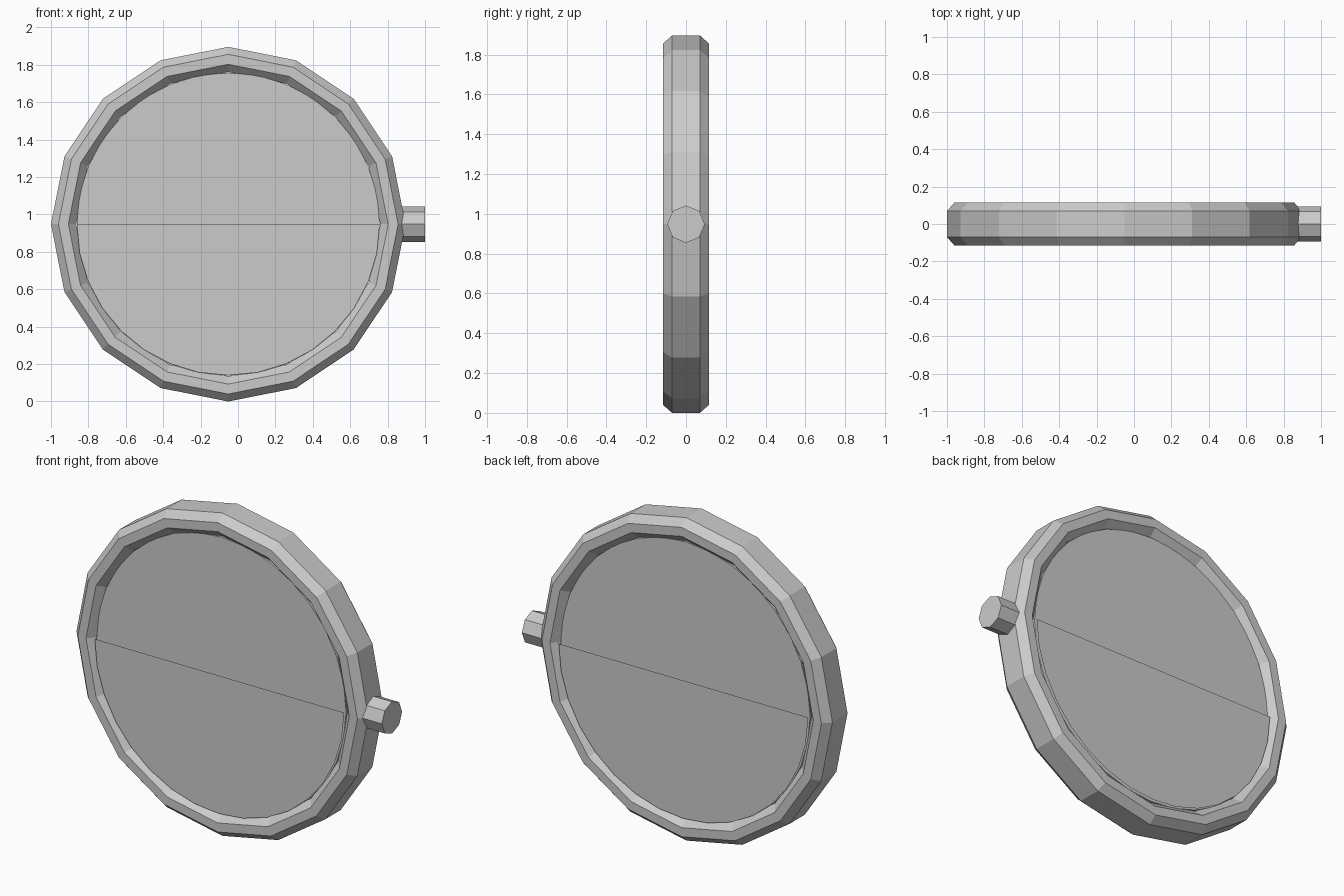
import bpy, bmesh, math

if "Cube" in bpy.data.objects:
    bpy.data.objects.remove(bpy.data.objects["Cube"])

CX, CZ, R = -0.052, 0.948, 0.948   # ring centre and outer radius
HORIZON = 0.95

grey = bpy.data.materials.new("plain_grey")
grey.diffuse_color = (0.6, 0.6, 0.6, 1)
grey.use_nodes = True
grey.node_tree.nodes["Principled BSDF"].inputs["Base Color"].default_value = grey.diffuse_color


def finish(name, bm):
    me = bpy.data.meshes.new(name)
    bm.to_mesh(me)
    bm.free()
    me.materials.append(grey)
    ob = bpy.data.objects.new(name, me)
    bpy.context.collection.objects.link(ob)
    return ob


def arc(cx, cz, r, n, start=0.0, sweep=2 * math.pi, closed=True):
    count = n if closed else n + 1
    return [(cx + r * math.cos(start + sweep * i / n),
             cz + r * math.sin(start + sweep * i / n)) for i in range(count)]


def sheet(bm, pts, y):
    # flat outline in the xz plane, facing away from y = 0
    f = bm.faces.new([bm.verts.new((x, y, z)) for x, z in pts])
    f.normal_update()
    if f.normal.y * y < 0:
        f.normal_flip()
    return f


def slab(bm, pts, y0, y1):
    a = [bm.verts.new((x, y0, z)) for x, z in pts]
    b = [bm.verts.new((x, y1, z)) for x, z in pts]
    n = len(pts)
    bm.faces.new(a)
    bm.faces.new(b[::-1])
    for i in range(n):
        bm.faces.new((a[i], b[i], b[(i + 1) % n], a[(i + 1) % n]))
    bmesh.ops.recalc_face_normals(bm, faces=bm.faces)


# outer ring: octagonal section swept round 16 sides
profile = [(R, -.07), (R, .07), (.908, .115), (.855, .115),
           (.813, .07), (.813, -.07), (.855, -.115), (.908, -.115)]
bm = bmesh.new()
loops = []
for i in range(16):
    a = i * math.pi / 8
    loops.append([bm.verts.new((CX + r * math.cos(a), y, CZ + r * math.sin(a)))
                  for r, y in profile])
for i in range(16):
    p, q = loops[i], loops[(i + 1) % 16]
    for j in range(8):
        k = (j + 1) % 8
        bm.faces.new((p[j], p[k], q[k], q[j]))
bmesh.ops.recalc_face_normals(bm, faces=bm.faces)
finish("ring", bm)

# inner disc
bm = bmesh.new()
slab(bm, arc(CX, CZ, .81, 32), -.08, .08)
finish("inner_disc", bm)

# side knob
bm = bmesh.new()
ends = []
for x in (.84, 1.0):
    ends.append([bm.verts.new((x, .094 * math.cos(k * math.pi / 4),
                               CZ + .094 * math.sin(k * math.pi / 4))) for k in range(8)])
for i in range(8):
    j = (i + 1) % 8
    bm.faces.new((ends[0][i], ends[0][j], ends[1][j], ends[1][i]))
bm.faces.new(ends[0])
bm.faces.new(ends[1])
bmesh.ops.recalc_face_normals(bm, faces=bm.faces)
finish("side_knob", bm)

# details on both sides of the disc
for side, s in (("front", -1), ("back", 1)):
    # lower half plate
    bm = bmesh.new()
    sheet(bm, arc(CX, HORIZON, .81, 16, math.pi, math.pi, False), s * .098)
    finish(side + "_lower_half", bm)

    # sun disc with rays
    bm = bmesh.new()
    sx, sz = -.55, 1.0
    sheet(bm, arc(sx, sz, .112, 24), s * .084)
    for k in range(5):
        a = k * math.pi / 4
        c, d = math.cos(a), math.sin(a)
        tri = [(.125, -.026), (.175, 0), (.125, .026)]
        sheet(bm, [(sx + u * c - v * d, sz + u * d + v * c) for u, v in tri], s * .084)
    finish(side + "_sun", bm)

    # small disc rising behind the lower half
    bm = bmesh.new()
    sheet(bm, arc(.442, .905, .093, 24), s * .084)
    finish(side + "_small_disc", bm)
